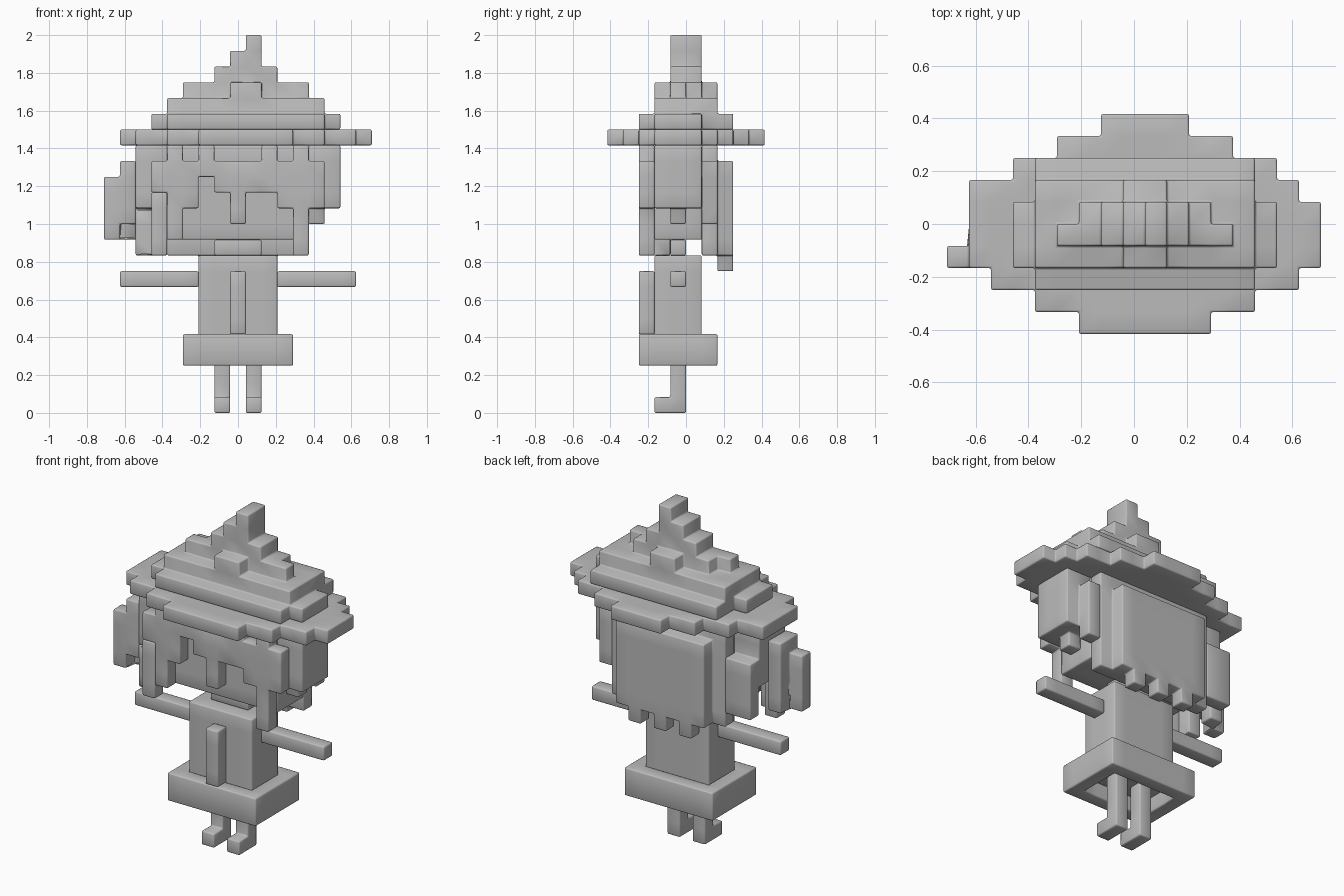
import bpy, bmesh
from mathutils import Vector

old = bpy.data.objects.get("Cube")
if old:
    bpy.data.objects.remove(old, do_unlink=True)

U = 1 / 12          # size of one block
used = set()        # cells already taken by earlier parts

mat = bpy.data.materials.new("plain_grey")
mat.use_nodes = True
grey = (0.5, 0.5, 0.5, 1)
mat.diffuse_color = grey
mat.node_tree.nodes["Principled BSDF"].inputs["Base Color"].default_value = grey

AXES = [Vector(a) for a in ((1, 0, 0), (0, 1, 0), (0, 0, 1))]


def part(name, boxes, holes=()):
    """Merge block boxes (x0, x1, y0, y1, z0, z1) into one skin with soft edges."""
    def cells(bs):
        return {(x, y, z) for x0, x1, y0, y1, z0, z1 in bs
                for x in range(x0, x1) for y in range(y0, y1) for z in range(z0, z1)}
    solid = cells(boxes) - cells(holes) - used
    used.update(solid)
    bm = bmesh.new()
    verts = {}

    def vert(p):
        key = tuple(round(c) for c in p)
        if key not in verts:
            verts[key] = bm.verts.new(((key[0] - 0.5) * U, key[1] * U, key[2] * U))
        return verts[key]

    for cell in sorted(solid):
        base = Vector(cell)
        for i, n in enumerate(AXES):
            a, b = AXES[(i + 1) % 3], AXES[(i + 2) % 3]
            for side in (0, 1):
                step = n if side else -n
                if tuple(int(c) for c in base + step) in solid:
                    continue
                o = base + n * side
                ring = [o, o + a, o + a + b, o + b]
                bm.faces.new([vert(p) for p in (ring if side else ring[::-1])])
    me = bpy.data.meshes.new(name)
    bm.to_mesh(me)
    bm.free()
    me.materials.append(mat)
    for f in me.polygons:
        f.use_smooth = True
    ob = bpy.data.objects.new(name, me)
    bpy.context.scene.collection.objects.link(ob)
    bev = ob.modifiers.new("soft_edges", "BEVEL")
    bev.width = 0.008
    bev.segments = 2
    bev.limit_method = "ANGLE"
    return ob


# legs with feet
for name, x in (("right_leg", -1), ("left_leg", 1)):
    part(name, [(x, x + 1, -1, 0, 0, 4), (x, x + 1, -2, -1, 0, 1)])

# body
part("torso", [(-2, 3, -2, 1, 4, 10)])
part("skirt", [(-3, 4, -3, 2, 3, 5)], holes=[(-2, 3, -2, 1, 3, 5)])
part("front_strip", [(0, 1, -3, -2, 5, 9)])
part("right_arm", [(-7, -2, -1, 0, 8, 9)])
part("left_arm", [(3, 8, -1, 0, 8, 9)])

# head
part("neck", [(-1, 2, -1, 0, 10, 11)])
part("head", [(-4, 5, -2, 1, 11, 17)])

# fringe: one column per block, (x, bottom, top)
fringe = [(-5, 14, 16), (-4, 11, 17), (-3, 13, 16), (-2, 15, 17), (-1, 14, 16),
          (0, 12, 16), (1, 14, 16), (2, 14, 17), (3, 13, 16), (4, 10, 17), (5, 13, 16)]
part("fringe", [(x, x + 1, -3, -2, lo, hi) for x, lo, hi in fringe])
part("right_lock", [(-5, -4, -3, -2, 10, 14), (-6, -5, -2, -1, 10, 13)])

# side hair
part("left_side_hair", [(5, 7, -2, 1, 13, 17), (5, 6, -1, 0, 12, 13), (5, 6, 1, 2, 12, 16)])
part("right_side_hair", [(-6, -4, -2, 1, 13, 17), (-6, -4, 1, 2, 11, 15)])
part("side_tail", [(-7, -6, -2, -1, 12, 16), (-7, -6, -1, 0, 11, 16), (-8, -7, -2, -1, 11, 15)])

# back hair with ragged ends
part("back_hair", [(-4, 5, 1, 2, 10, 17), (-3, 4, 2, 3, 10, 16)]
     + [(x, x + 1, 2, 3, 9, 10) for x in (-2, 0, 2)])

# hat
part("hat_brim", [(-7, 8, -2, 2, 17, 18), (8, 9, -2, 1, 17, 18), (-6, 8, -3, -2, 17, 18),
                  (-4, 6, -4, -3, 17, 18), (-2, 4, -5, -4, 17, 18), (-5, 7, 2, 3, 17, 18),
                  (-3, 5, 3, 4, 17, 18), (-1, 3, 4, 5, 17, 18)])
part("hat_crown", [(-5, 7, -2, 1, 18, 19), (-4, 6, -3, 3, 18, 19), (-4, 6, -2, 2, 19, 20),
                   (-3, 5, -1, 0, 20, 21), (-2, 4, -1, 1, 20, 21), (0, 2, -2, 2, 20, 21),
                   (-1, 3, -1, 1, 21, 22), (0, 2, -1, 1, 22, 23), (1, 2, -1, 1, 23, 24)])
